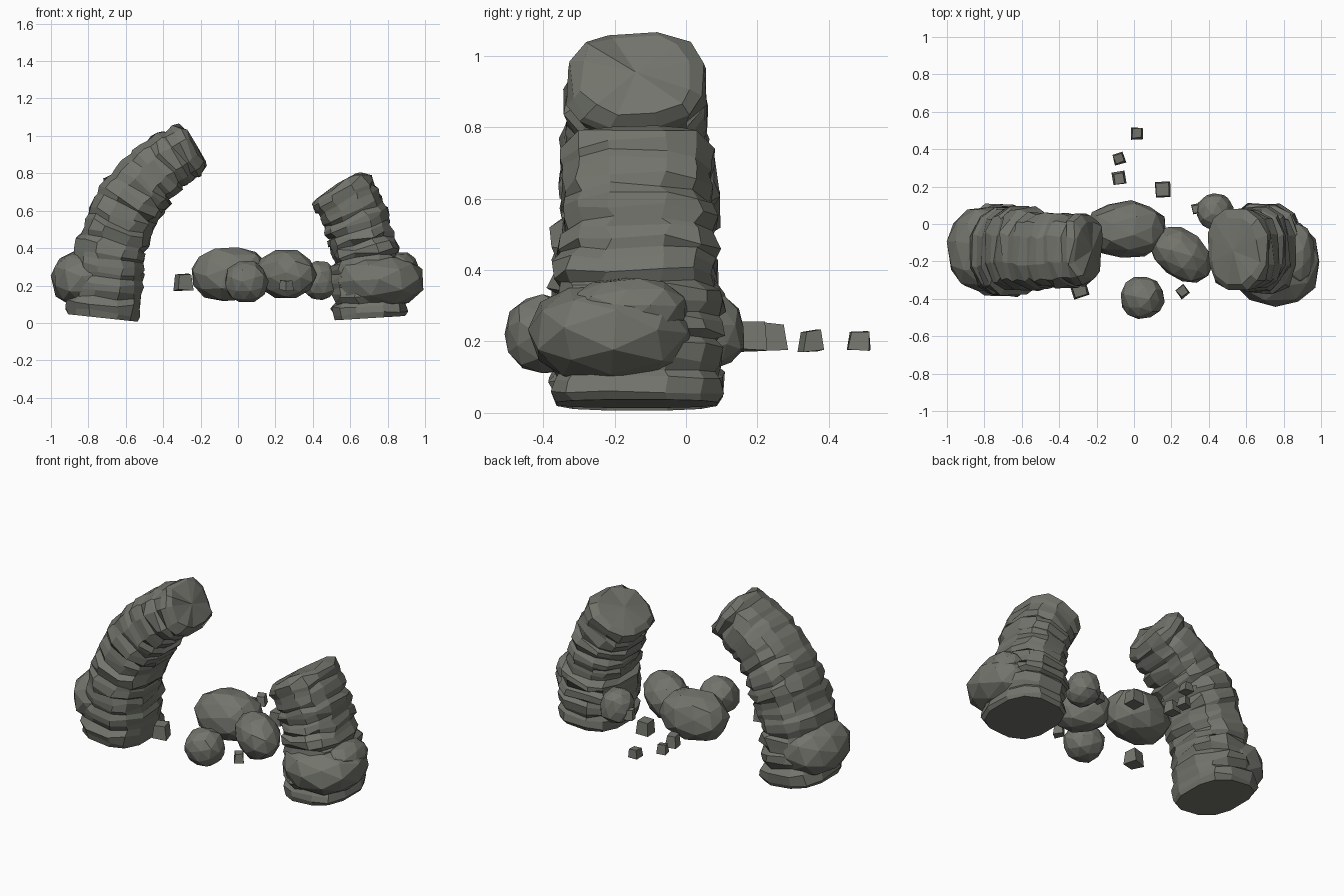
import bpy, bmesh, math, random
from mathutils import Vector, Matrix, Euler

if "Cube" in bpy.data.objects:
    bpy.data.objects.remove(bpy.data.objects["Cube"])

random.seed(7)
rnd = random.uniform

stone = bpy.data.materials.new("grey_stone")
stone.diffuse_color = (0.17, 0.175, 0.15, 1)
stone.use_nodes = True
stone.node_tree.nodes["Principled BSDF"].inputs["Base Color"].default_value = stone.diffuse_color


def finish(bm, name):
    bmesh.ops.recalc_face_normals(bm, faces=bm.faces)
    me = bpy.data.meshes.new(name)
    bm.to_mesh(me)
    bm.free()
    me.materials.append(stone)
    ob = bpy.data.objects.new(name, me)
    bpy.context.collection.objects.link(ob)
    return ob


def catmull(pts, u):
    """Smooth sample of a list of tuples, u from 0 to 1."""
    n = len(pts) - 1
    i = min(int(u * n), n - 1)
    t = u * n - i
    b, c = Vector(pts[i]), Vector(pts[i + 1])
    a = Vector(pts[i - 1]) if i else 2 * b - c
    d = Vector(pts[i + 2]) if i + 2 <= n else 2 * c - b
    return 0.5 * (2 * b + (c - a) * t + (2 * a - 5 * b + 4 * c - d) * t * t
                  + (3 * b - a - 3 * c + d) * t ** 3)


def pillar(name, pts, layers, sides=12):
    """Layered rock column; pts are (x, z, half width, half depth)."""
    bm = bmesh.new()
    rings = []
    for k in range(layers):
        grow, dx, dy = rnd(0.98, 1.03), rnd(-.006, .006), rnd(-.008, .008)
        # each layer: narrow seam, two wide rings
        for f, s in ((0.0, 0.96), (0.3, 1.02), (0.72, 1.02)):
            rings.append(((k + f) / layers, s * grow, dx, dy))
    rings.append((1.0, 0.88, 0, 0))
    prev = None
    for j, (u, s, dx, dy) in enumerate(rings):
        x, z, w, d = catmull(pts, u)
        e = 0.04
        p, q = catmull(pts, max(u - e, 0)), catmull(pts, min(u + e, 1))
        tan = Vector((q[0] - p[0], q[1] - p[1])).normalized()
        jit = 0.0 if j == 0 else 0.012
        ring = []
        for i in range(sides):
            a = 2 * math.pi * (i + 0.5) / sides
            ca, sa = math.cos(a), math.sin(a)
            ca = math.copysign(abs(ca) ** 0.75, ca)
            sa = math.copysign(abs(sa) ** 0.75, sa)
            r = ca * w * s + dx
            h = rnd(-jit, jit)
            ring.append(bm.verts.new((x + tan[1] * r + tan[0] * h + rnd(-jit, jit),
                                      -0.14 + sa * d * s + dy + rnd(-jit, jit),
                                      z - tan[0] * r + tan[1] * h)))
        if prev:
            for i in range(sides):
                m = (i + 1) % sides
                bm.faces.new((prev[i], prev[m], ring[m], ring[i]))
        else:
            bm.faces.new(ring[::-1])
        prev = ring
    # slightly domed broken end
    top = sum((v.co for v in prev), Vector()) / sides
    tip = bm.verts.new(top + 0.015 * Vector((tan[0], 0, tan[1])))
    for i in range(sides):
        bm.faces.new((prev[i], prev[(i + 1) % sides], tip))
    return finish(bm, name)


def boulder(name, c, r, yaw=0.0, jit=0.05, sub=2, box=1.0):
    """Faceted ellipsoid rock, turned by yaw; box < 1 squares it off."""
    bm = bmesh.new()
    bmesh.ops.create_icosphere(bm, subdivisions=sub, radius=1.0)
    rot = Euler((rnd(0, 6), rnd(0, 6), rnd(0, 6))).to_matrix()
    turn = Matrix.Rotation(yaw, 3, 'Z')
    for v in bm.verts:
        p = rot @ v.co
        p = Vector([math.copysign(abs(q) ** box, q) for q in p]) * rnd(1.02 - jit, 1.02 + jit)
        v.co = Vector(c) + turn @ Vector([p[i] * r[i] for i in range(3)])
    return finish(bm, name)


def pebble(name, x, y, s, h, yaw):
    """Small tapered block chip."""
    bm = bmesh.new()
    bmesh.ops.create_cube(bm, size=1.0)
    rot = Matrix.Rotation(yaw, 3, 'Z')
    for v in bm.verts:
        k = 0.8 if v.co.z > 0 else 1.0
        p = rot @ Vector((v.co.x * s * k, v.co.y * s * k, 0))
        v.co = (x + p.x + rnd(-.004, .004), y + p.y + rnd(-.004, .004),
                0.175 + (v.co.z + 0.5) * h + rnd(-.005, .005))
    return finish(bm, name)


# Broken arch halves
pillar("left_arch_stump",
       [(-.718, .026, .20, .24), (-.697, .22, .19, .238), (-.675, .40, .185, .232),
        (-.615, .57, .182, .222), (-.515, .73, .178, .208), (-.375, .855, .158, .195),
        (-.235, .945, .148, .178)], 11)
pillar("right_arch_stump",
       [(.71, .026, .20, .24), (.70, .18, .20, .24), (.685, .32, .185, .235),
        (.66, .46, .175, .225), (.615, .59, .175, .21), (.535, .735, .17, .205)], 9)

# Rocks bulging from the feet of the arch
boulder("left_foot_rock", (-.80, -.135, .235), (.195, .225, .155), jit=.03, box=.85)
boulder("right_foot_rock", (.755, -.20, .225), (.235, .235, .145), jit=.03, box=.85)
boulder("right_foot_knob", (.87, -.16, .29), (.095, .17, .09))

# Fallen boulders
boulder("boulder_large", (-.04, -.03, .26), (.215, .15, .15), box=.92)
boulder("boulder_medium", (.255, -.165, .26), (.175, .125, .13), -.65, box=.92)
boulder("boulder_front", (.045, -.395, .22), (.115, .113, .11), box=.92)
boulder("boulder_back", (.435, .065, .225), (.098, .1, .105), box=.92)

# Scattered chips
for i, args in enumerate([(.015, .485, .06, .05, .03), (-.08, .35, .06, .055, .35),
                          (-.08, .245, .068, .075, .12), (.155, .185, .085, .08, .05),
                          (.335, .08, .055, .06, .2), (-.29, -.35, .085, .085, .3),
                          (.26, -.36, .058, .05, .65)]):
    pebble("chip_%d" % (i + 1), *args)
